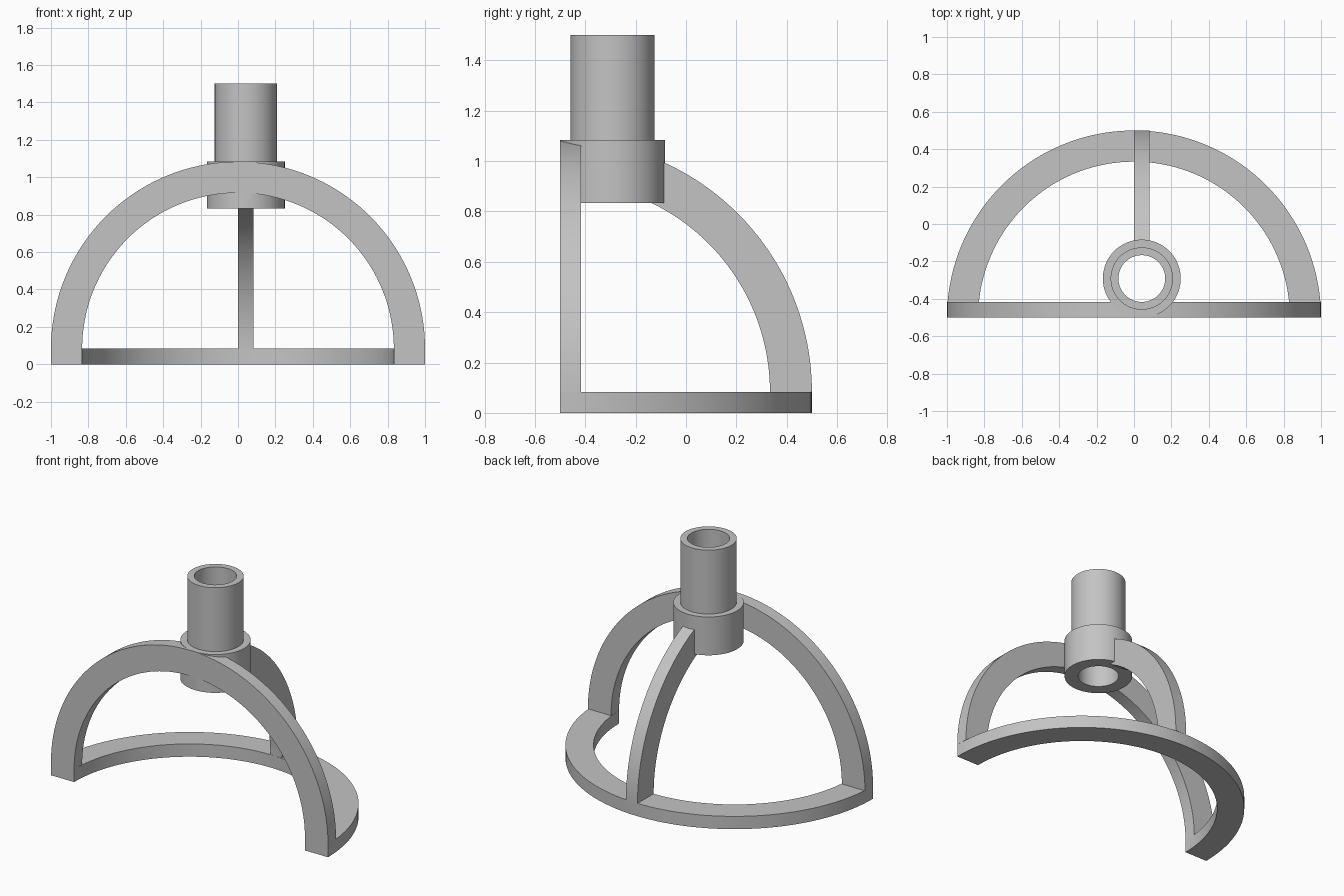
import bpy
import bmesh
import math
from mathutils import Matrix, Vector

cube = bpy.data.objects.get("Cube")
if cube:
    bpy.data.objects.remove(cube, do_unlink=True)

GREY = (0.55, 0.55, 0.55, 1)
grey = bpy.data.materials.new("plain grey")
grey.use_nodes = True
grey.diffuse_color = GREY
grey.node_tree.nodes["Principled BSDF"].inputs["Base Color"].default_value = GREY

U = 1 / 12           # bar thickness
OUTER, INNER = 1.0, 10 * U


def spin_profile(name, points, angle, steps, matrix):
    """Turn a closed (radius, height) profile about local z, starting on local +x."""
    bm = bmesh.new()
    face = bm.faces.new([bm.verts.new((r, 0, h)) for r, h in points])
    full = angle >= 2 * math.pi
    geom = face.edges[:] + face.verts[:] if full else [face]
    if full:
        bm.faces.remove(face)
        geom = bm.verts[:] + bm.edges[:]
    ret = bmesh.ops.spin(bm, geom=geom, axis=(0, 0, 1), cent=(0, 0, 0),
                         angle=angle, steps=steps)
    if full:
        bmesh.ops.remove_doubles(bm, verts=bm.verts, dist=1e-5)
    else:
        # the start cap is kept or rebuilt so the bar is closed
        open_edges = [e for e in bm.edges if e.is_boundary]
        if open_edges:
            bmesh.ops.holes_fill(bm, edges=open_edges, sides=0)
    bmesh.ops.recalc_face_normals(bm, faces=bm.faces)
    bm.transform(matrix)
    mesh = bpy.data.meshes.new(name)
    bm.to_mesh(mesh)
    bm.free()
    mesh.materials.append(grey)
    obj = bpy.data.objects.new(name, mesh)
    bpy.context.collection.objects.link(obj)
    bpy.ops.object.select_all(action="DESELECT")
    obj.select_set(True)
    bpy.context.view_layer.objects.active = obj
    bpy.ops.object.shade_smooth_by_angle(angle=math.radians(30))
    return obj


def frame(origin, x, y, z):
    """Placement matrix from an origin and three local axes."""
    m = Matrix((x, y, z)).transposed().to_4x4()
    m.translation = Vector(origin)
    return m


X, Y, Z = Vector((1, 0, 0)), Vector((0, 1, 0)), Vector((0, 0, 1))
bar = [(INNER, 0), (OUTER, 0), (OUTER, U), (INNER, U)]

# Flat half ring on the ground
spin_profile("base_half_ring", bar, math.pi, 72, frame((0, -0.5, 0), X, Y, Z))

# Upright half ring across the front
spin_profile("front_arch", bar, math.pi, 72, frame((0, -0.5 + U, U), X, Z, -Y))

# Curved rib from the back of the base up into the collar wall
spin_profile("back_rib", bar, math.acos(0.4), 36, frame((0, -0.5, U), Y, Z, X))

# Stepped tube with a through hole: wide collar below, narrow socket above
HOLE, NECK, COLLAR = 1.5 * U, 2 * U, 2.5 * U
BOTTOM, STEP, TOP = 10 * U, 13 * U, 18 * U
socket = [(HOLE, BOTTOM), (COLLAR, BOTTOM), (COLLAR, STEP),
          (NECK, STEP), (NECK, TOP), (HOLE, TOP)]
spin_profile("collar_socket", socket, 2 * math.pi, 64,
             Matrix.Translation((U / 2, -0.5 + COLLAR, 0)))
